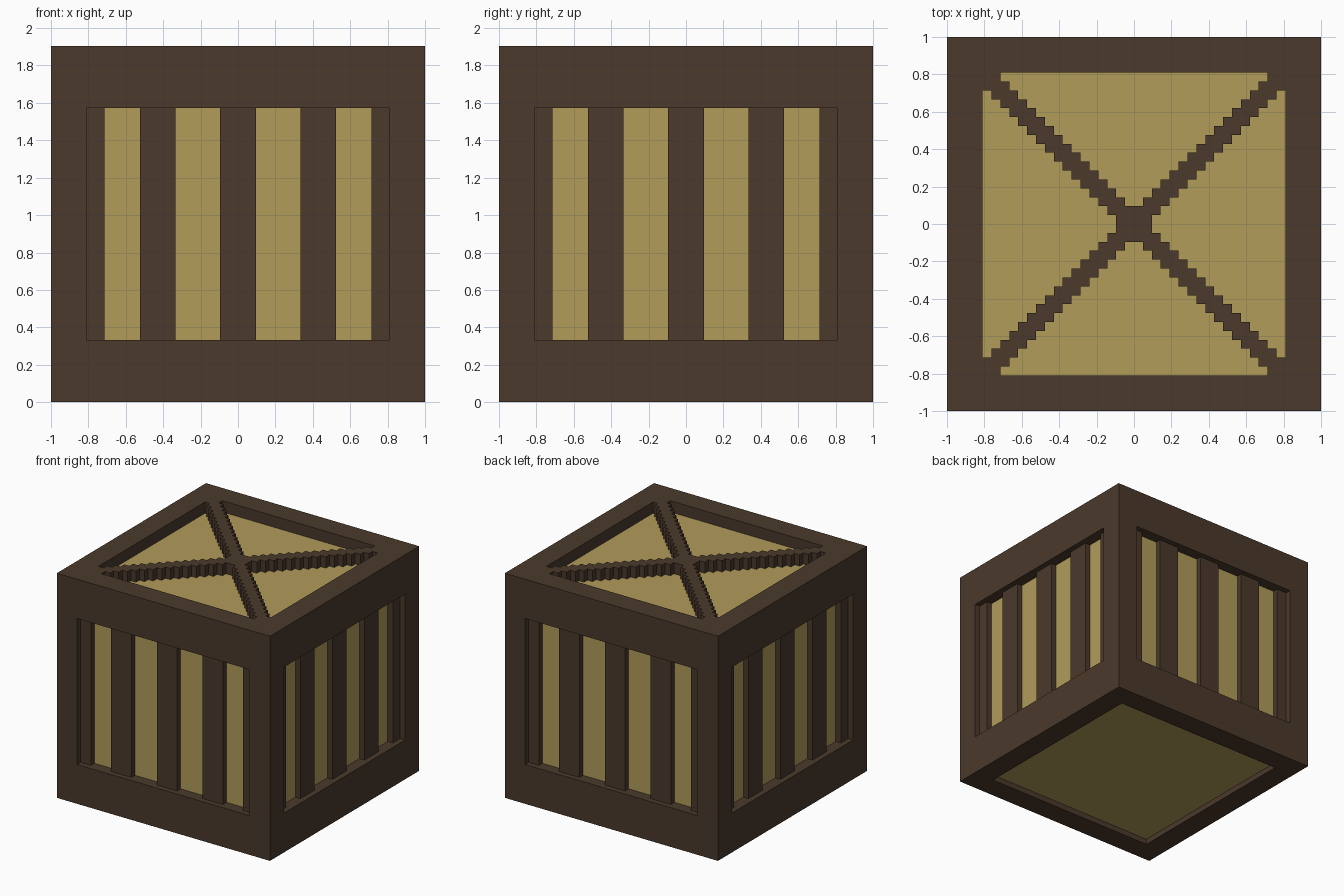
import bpy
import bmesh
from math import radians
from mathutils import Matrix

if "Cube" in bpy.data.objects:
    bpy.data.objects.remove(bpy.data.objects["Cube"], do_unlink=True)

U = 2 / 42  # one block; all sizes below are counted in blocks


def make_material(name, rgb):
    mat = bpy.data.materials.new(name)
    mat.use_nodes = True
    color = (*rgb, 1)
    mat.diffuse_color = color
    mat.node_tree.nodes["Principled BSDF"].inputs["Base Color"].default_value = color
    return mat


dark_wood = make_material("dark wood", (0.069, 0.041, 0.024))
light_wood = make_material("light wood", (0.445, 0.332, 0.102))


def finish(name, bm, mat):
    bmesh.ops.recalc_face_normals(bm, faces=bm.faces)
    bmesh.ops.scale(bm, vec=(U, U, U), verts=bm.verts)
    mesh = bpy.data.meshes.new(name)
    bm.to_mesh(mesh)
    bm.free()
    mesh.materials.append(mat)
    obj = bpy.data.objects.new(name, mesh)
    bpy.context.collection.objects.link(obj)
    return obj


def box(name, lo, hi, mat, turn=0):
    """Box between two corners, turned about the vertical axis."""
    bm = bmesh.new()
    bmesh.ops.create_cube(bm, size=1)
    for v in bm.verts:
        v.co = [a if c < 0 else b for c, a, b in zip(v.co, lo, hi)]
    bmesh.ops.rotate(bm, verts=bm.verts, matrix=Matrix.Rotation(radians(turn), 3, "Z"))
    return finish(name, bm, mat)


def ring(name, inner, outer, z0, z1, mat):
    """Square frame with an open centre."""
    bm = bmesh.new()
    loops = []
    for r, z in ((outer, z0), (outer, z1), (inner, z1), (inner, z0)):
        loops.append([bm.verts.new((x * r, y * r, z))
                      for x, y in ((-1, -1), (1, -1), (1, 1), (-1, 1))])
    for k in range(4):
        a, b = loops[k], loops[(k + 1) % 4]
        for i in range(4):
            j = (i + 1) % 4
            bm.faces.new((a[i], a[j], b[j], b[i]))
    return finish(name, bm, mat)


# Inner panels: the sides sit 2 blocks deep, the lid 2, the base 1
box("inner_panels", (-19, -19, 1), (19, 19, 38), light_wood)

# Outer frame
ring("bottom_frame", 17, 21, 0, 7, dark_wood)
ring("top_frame", 17, 21, 33, 40, dark_wood)
for i in range(4):
    box(f"corner_post_{i + 1}", (17, 17, 7), (21, 21, 33), dark_wood, 90 * i)

# Upright slats on every side, one block behind the frame
for side in ("front", "left", "back", "right"):
    turn = {"front": 0, "left": 90, "back": 180, "right": 270}[side]
    for n, (a, b) in enumerate(((-17, -15), (-11, -7), (-2, 2), (7, 11), (15, 17))):
        box(f"{side}_slat_{n + 1}", (a, -20, 7), (b, -19, 33), dark_wood, turn)

# Stepped diagonal cross on the lid, level with the frame
bm = bmesh.new()
bmesh.ops.create_grid(bm, x_segments=34, y_segments=34, size=17,
                      matrix=Matrix.Translation((0, 0, 38)))
off_cross = [f for f in bm.faces
             if abs(abs(f.calc_center_median().x) - abs(f.calc_center_median().y)) > 1.1]
bmesh.ops.delete(bm, geom=off_cross, context="FACES")
top = bmesh.ops.extrude_face_region(bm, geom=bm.faces[:], use_keep_orig=True)["geom"]
bmesh.ops.translate(bm, vec=(0, 0, 2),
                    verts=[g for g in top if isinstance(g, bmesh.types.BMVert)])
finish("lid_cross", bm, dark_wood)
